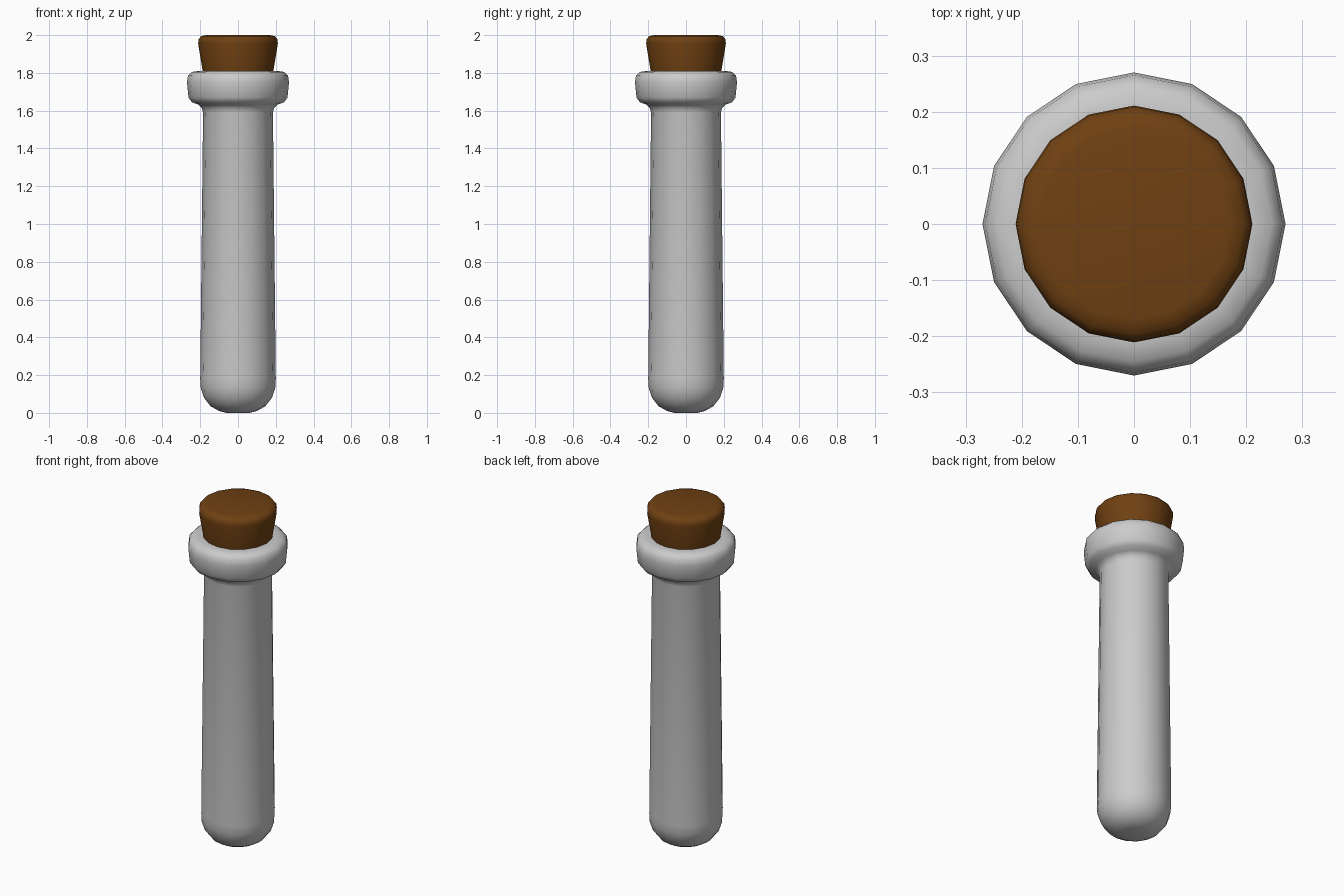
import bpy
import math

if "Cube" in bpy.data.objects:
    bpy.data.objects.remove(bpy.data.objects["Cube"], do_unlink=True)

SIDES = 16


def make_material(name, color):
    mat = bpy.data.materials.new(name)
    mat.use_nodes = True
    mat.diffuse_color = color
    bsdf = mat.node_tree.nodes["Principled BSDF"]
    bsdf.inputs["Base Color"].default_value = color
    return mat


def lathe(name, profile, mat):
    """Revolve (radius, height) points about z and cap both ends."""
    verts, faces = [], []
    for r, z in profile:
        for i in range(SIDES):
            a = math.tau * i / SIDES
            verts.append((r * math.cos(a), r * math.sin(a), z))
    for k in range(len(profile) - 1):
        for i in range(SIDES):
            j = (i + 1) % SIDES
            low, high = k * SIDES, (k + 1) * SIDES
            faces.append((low + i, low + j, high + j, high + i))
    faces.append(tuple(reversed(range(SIDES))))
    last = (len(profile) - 1) * SIDES
    faces.append(tuple(range(last, last + SIDES)))
    mesh = bpy.data.meshes.new(name)
    mesh.from_pydata(verts, [], faces)
    mesh.materials.append(mat)
    obj = bpy.data.objects.new(name, mesh)
    bpy.context.collection.objects.link(obj)
    bpy.ops.object.select_all(action="DESELECT")
    obj.select_set(True)
    bpy.context.view_layer.objects.active = obj
    bpy.ops.object.shade_smooth_by_angle(angle=math.radians(50))
    return obj


glass = make_material("pale grey glass", (0.6, 0.6, 0.6, 1))
cork = make_material("brown cork", (0.16, 0.052, 0.006, 1))

# Tube with a rounded bottom, flared neck and thick rolled lip
lathe("glass_tube", [
    (0.06, 0.0), (0.10, 0.01), (0.145, 0.035), (0.18, 0.08), (0.197, 0.13),
    (0.2, 0.18), (0.185, 1.59), (0.192, 1.615), (0.21, 1.632),
    (0.245, 1.645), (0.262, 1.67), (0.27, 1.75), (0.265, 1.785),
    (0.245, 1.805), (0.21, 1.81), (0.17, 1.81),
], glass)

# Tapered stopper with a softened top edge
lathe("cork_stopper", [
    (0.16, 1.65), (0.187, 1.81), (0.211, 1.955), (0.209, 1.978),
    (0.196, 1.994), (0.17, 2.0),
], cork)
